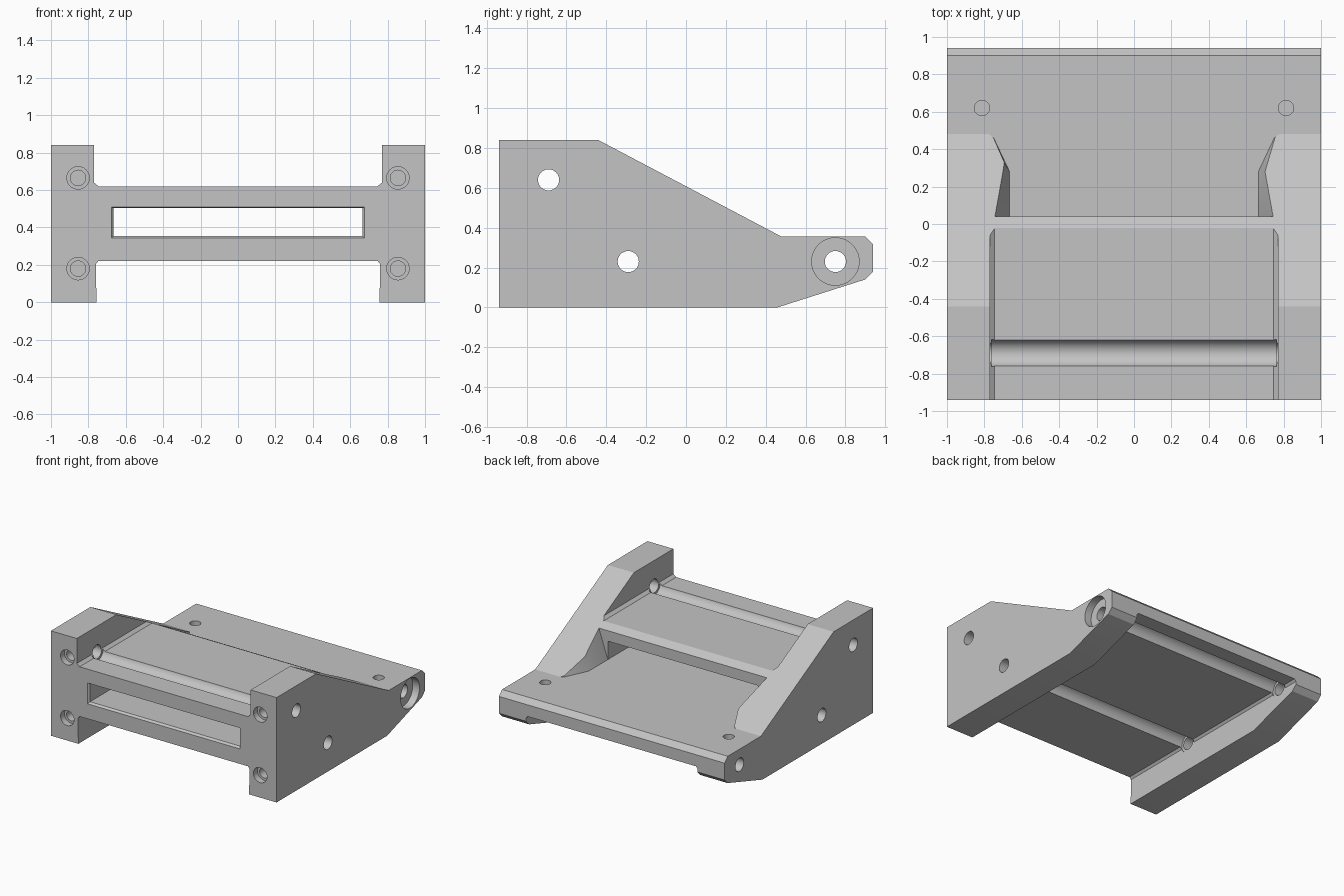
import bpy, bmesh, math

if "Cube" in bpy.data.objects:
    bpy.data.objects.remove(bpy.data.objects["Cube"])

grey = bpy.data.materials.new("light_grey")
grey.diffuse_color = (0.55, 0.55, 0.55, 1)
grey.use_nodes = True
grey.node_tree.nodes["Principled BSDF"].inputs["Base Color"].default_value = grey.diffuse_color


def loft(name, ring_a, ring_b):
    """Closed solid between two matching rings of points."""
    bm = bmesh.new()
    a = [bm.verts.new(p) for p in ring_a]
    b = [bm.verts.new(p) for p in ring_b]
    n = len(a)
    bm.faces.new(a)
    bm.faces.new(b[::-1])
    for i in range(n):
        j = (i + 1) % n
        bm.faces.new((a[j], a[i], b[i], b[j]))
    bmesh.ops.recalc_face_normals(bm, faces=bm.faces)
    me = bpy.data.meshes.new(name)
    bm.to_mesh(me)
    bm.free()
    ob = bpy.data.objects.new(name, me)
    bpy.context.collection.objects.link(ob)
    return ob


def place(axis, t, pts):
    """Put 2D points on a plane at t along an axis."""
    if axis == 'x':
        return [(t, u, v) for u, v in pts]
    if axis == 'y':
        return [(u, t, v) for u, v in pts]
    return [(u, v, t) for u, v in pts]


def prism(name, axis, t0, t1, pts, pts_end=None):
    return loft(name, place(axis, t0, pts), place(axis, t1, pts_end or pts))


def circle(u, v, r, n=40):
    return [(u + r * math.cos(2 * math.pi * i / n),
             v + r * math.sin(2 * math.pi * i / n)) for i in range(n)]


def rect(x, z0, z1):
    return [(-x, z0), (x, z0), (x, z1), (-x, z1)]


def mirrored(pts):
    """Half outline plus its reflection in x."""
    return pts + [(-u, v) for u, v in reversed(pts)]


# Full-width bracket body from its side profile
body = prism("bracket_body", 'x', -1, 1,
             [(-.94, 0), (.46, 0), (.90, .14), (.94, .18), (.94, .315),
              (.90, .355), (.48, .355), (-.44, .84), (-.94, .84)])
body.data.materials.append(grey)


def cut(cutter):
    mod = body.modifiers.new("cut", 'BOOLEAN')
    mod.operation = 'DIFFERENCE'
    mod.solver = 'EXACT'
    mod.object = cutter
    bpy.context.view_layer.objects.active = body
    bpy.ops.object.modifier_apply(modifier=mod.name)
    bpy.data.objects.remove(cutter, do_unlink=True)


# Channels between the side rails, above and below the deck
cut(prism("upper_channel", 'y', -1.1, 1.1,
          mirrored([(.77, 1.0), (.77, .64), (.745, .62)])))
cut(prism("lower_channel", 'y', -1.1, 1.1,
          mirrored([(.755, -.1), (.76, .205), (.745, .222)])))

# Open rear deck with tapered gussets beside it
cut(prism("rear_opening", 'z', .355, .65,
          mirrored([(.665, .04), (.665, .28), (.75, .46), (.775, .48)]),
          mirrored([(.765, .04), (.765, .28), (.77, .46), (.775, .48)])))

# Slot through the bridge, with a chamfered front lip
cut(prism("slot", 'y', -1.1, .06, rect(.665, .355, .503)))
cut(prism("slot_lip", 'y', -.95, -.92,
          rect(.685, .335, .515), rect(.66, .357, .498)))

# Cross holes through the rails and wider grooves across the deck
for y, z in ((-.69, .64), (-.29, .23), (.75, .23)):
    cut(prism("cross_hole", 'x', -1.1, 1.1, circle(y, z, .053)))
    cut(prism("groove", 'x', -.762, .762, circle(y, z, .073)))
cut(prism("pivot_recess", 'x', .94, 1.1, circle(.75, .23, .119, 56)))

# Front screw holes with counterbores, and rear deck holes
for x in (-.855, .855):
    for z in (.18, .665):
        cut(prism("screw_hole", 'y', -1.1, -.60, circle(x, z, .041)))
        cut(prism("counterbore", 'y', -1.1, -.89, circle(x, z, .06)))
    cut(prism("deck_hole", 'z', .16, .6, circle(math.copysign(.813, x), .62, .041)))

# Smooth hole walls, sharp edges elsewhere
body.select_set(True)
bpy.context.view_layer.objects.active = body
bpy.ops.object.shade_smooth_by_angle(angle=math.radians(25))
